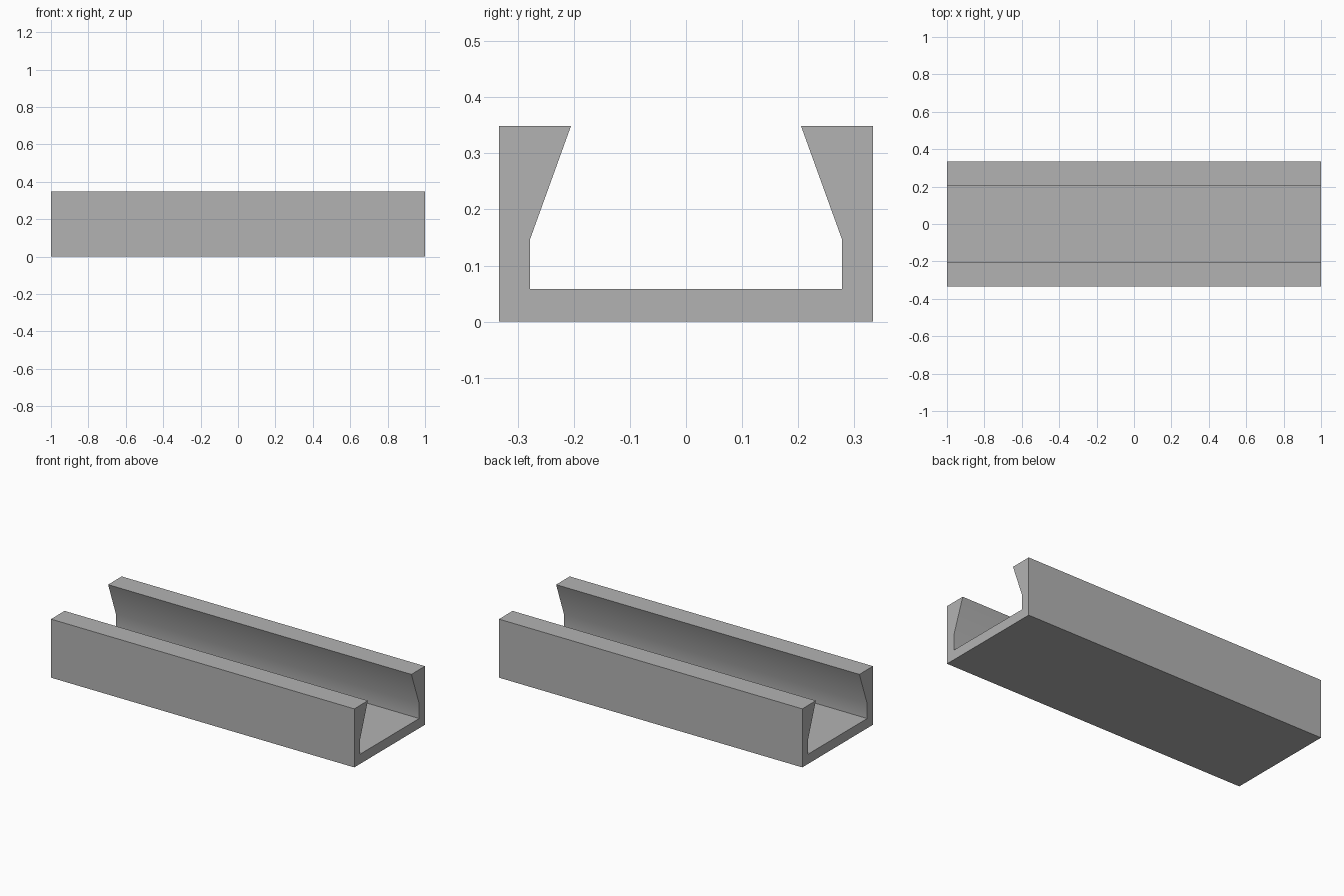
import bpy
import bmesh
from math import radians
from mathutils import Vector

default_cube = bpy.data.objects.get("Cube")
if default_cube:
    bpy.data.objects.remove(default_cube, do_unlink=True)

# Single plain grey finish
grey = bpy.data.materials.new("plain_grey")
grey.use_nodes = True
colour = (0.45, 0.45, 0.45, 1)
grey.diffuse_color = colour
grey.node_tree.nodes["Principled BSDF"].inputs["Base Color"].default_value = colour

LENGTH = 2.0
# Half of the channel section as (y, z), from the outer base to the inner floor
half = [(0.333, 0), (0.333, 0.349), (0.205, 0.349), (0.278, 0.147), (0.278, 0.058)]
section = half + [(-y, z) for y, z in reversed(half)]

# Sweep the mirrored section along x
bm = bmesh.new()
end = bm.faces.new([bm.verts.new((-LENGTH / 2, y, z)) for y, z in section])
swept = bmesh.ops.extrude_face_region(bm, geom=[end], use_keep_orig=True)
far_verts = [g for g in swept["geom"] if isinstance(g, bmesh.types.BMVert)]
bmesh.ops.translate(bm, verts=far_verts, vec=Vector((LENGTH, 0, 0)))
bmesh.ops.recalc_face_normals(bm, faces=bm.faces[:])

mesh = bpy.data.meshes.new("dovetail_channel")
bm.to_mesh(mesh)
bm.free()
mesh.materials.append(grey)

channel = bpy.data.objects.new("dovetail_channel", mesh)
bpy.context.collection.objects.link(channel)

# Soften only the shallow bend inside each wall
bpy.ops.object.select_all(action="DESELECT")
channel.select_set(True)
bpy.context.view_layer.objects.active = channel
bpy.ops.object.shade_smooth_by_angle(angle=radians(30))
